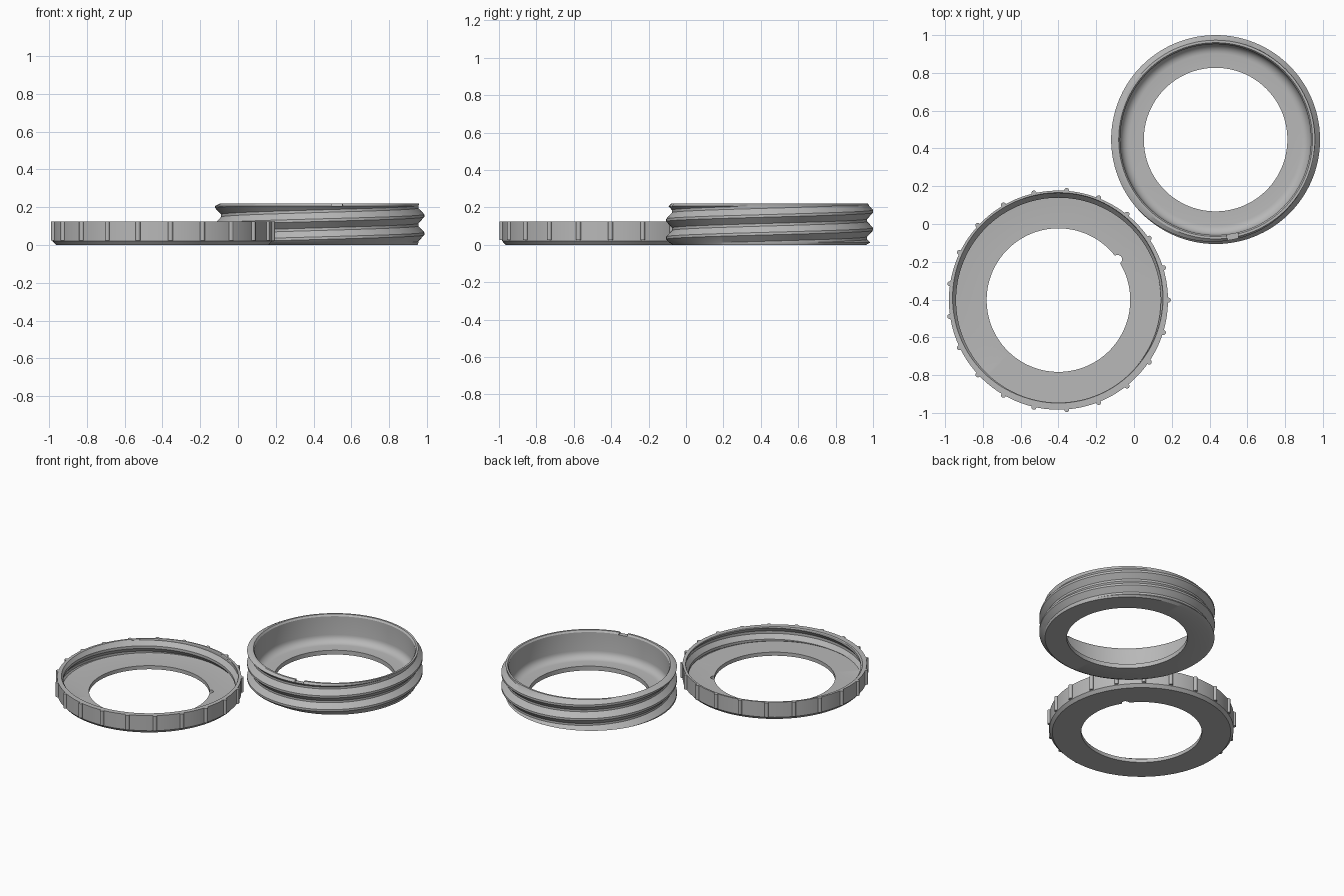
import bpy, bmesh
from math import sin, cos, pi, radians
from mathutils import Matrix, Vector

cube = bpy.data.objects.get("Cube")
if cube:
    bpy.data.objects.remove(cube, do_unlink=True)

grey = bpy.data.materials.new("plain grey")
grey.use_nodes = True
colour = (0.48, 0.48, 0.48, 1)
grey.diffuse_color = colour
grey.node_tree.nodes["Principled BSDF"].inputs["Base Color"].default_value = colour

PITCH = 0.095
SEGMENTS = 144
HOLE = 0.38
CAP = Vector((-0.4, -0.403, 0))
BODY = Vector((0.432, 0.447, 0))


def finish(name, bm, place):
    bmesh.ops.recalc_face_normals(bm, faces=bm.faces)
    mesh = bpy.data.meshes.new(name)
    bm.to_mesh(mesh)
    bm.free()
    obj = bpy.data.objects.new(name, mesh)
    obj.location = place
    mesh.materials.append(grey)
    bpy.context.collection.objects.link(obj)
    return obj


def activate(obj):
    bpy.ops.object.select_all(action='DESELECT')
    obj.select_set(True)
    bpy.context.view_layer.objects.active = obj


def smooth(obj):
    activate(obj)
    bpy.ops.object.shade_smooth_by_angle(angle=radians(30))


def thread(angle, phase, low, high, root, crest, flat):
    """Points up one side of a right-handed thread, clipped between two heights."""
    def radius(z, z0):
        d = abs((z - z0 + PITCH / 2) % PITCH - PITCH / 2)
        t = min(max((d - flat) / (PITCH / 2 - 2 * flat), 0), 1)
        return crest + (root - crest) * t

    start = phase + PITCH * angle / (2 * pi)
    points = []
    for turn in range(-4, 5):
        middle = start + turn * PITCH
        for step in (-flat, flat, PITCH / 2 - flat, PITCH / 2 + flat):
            z = min(max(middle + step, low), high)
            points.append((radius(z, start), z))
    return points


def threaded_ring(name, profile, place):
    """Sweep a closed profile, which may vary with the angle, once round z."""
    bm = bmesh.new()
    columns = []
    for i in range(SEGMENTS + 1):
        a = 2 * pi * i / SEGMENTS
        columns.append([bm.verts.new((r * cos(a), r * sin(a), z)) for r, z in profile(a)])
    for one, two in zip(columns, columns[1:]):
        for j in range(len(one)):
            bm.faces.new((one[j - 1], two[j - 1], two[j], one[j]))
    bmesh.ops.remove_doubles(bm, verts=bm.verts, dist=0.00005)
    return finish(name, bm, place)


def cut(obj, cutter):
    cutter.hide_render = True
    activate(obj)
    mod = obj.modifiers.new("notch", 'BOOLEAN')
    mod.operation = 'DIFFERENCE'
    mod.object = cutter
    bpy.context.view_layer.update()
    bpy.ops.object.modifier_apply(modifier=mod.name)
    bpy.data.objects.remove(cutter, do_unlink=True)


# Taller ring with the outside thread and a filleted inner floor
def body_profile(a):
    fillet = [(0.455 + 0.05 * cos(t * pi / 12), 0.08 - 0.05 * sin(t * pi / 12)) for t in range(7)]
    return ([(HOLE, 0), (0.517, 0)]
            + thread(a, 0.06, 0.012, 0.206, 0.522, 0.553, 0.007)
            + [(0.526, 0.22), (0.513, 0.22), (0.505, 0.208)]
            + fillet + [(HOLE, 0.03)])


body = threaded_ring("threaded_body_ring", body_profile, BODY)

# Small notch in the top rim of the body
bm = bmesh.new()
turn = radians(-80)
bmesh.ops.create_cube(bm, size=1, matrix=Matrix.Rotation(turn, 4, 'Z')
                      @ Matrix.Translation((0.52, 0, 0.23))
                      @ Matrix.Diagonal((0.1, 0.06, 0.05, 1)))
cut(body, finish("rim_notch_cutter", bm, BODY))
smooth(body)


# Low cap with the inside thread
def cap_profile(a):
    inside = thread(a, 0.092, 0.028, 0.12, 0.542, 0.566, 0.009)
    return ([(HOLE, 0), (0.562, 0), (0.58, 0.02), (0.58, 0.125)]
            + [(inside[-1][0] + 0.003, 0.125)] + inside[::-1]
            + [(0.545, 0.025), (HOLE, 0.025)])


cap = threaded_ring("threaded_cap", cap_profile, CAP)

# Round notch in the edge of the cap hole
bm = bmesh.new()
turn = radians(34.5)
bmesh.ops.create_cone(bm, cap_ends=True, segments=24, radius1=0.024, radius2=0.024, depth=0.09,
                      matrix=Matrix.Translation((HOLE * cos(turn), HOLE * sin(turn), 0.01)))
cut(cap, finish("hole_notch_cutter", bm, CAP))
smooth(cap)

# Grip ribs round the cap
bm = bmesh.new()
RIBS = 21
for i in range(RIBS):
    a = 2 * pi * i / RIBS
    bmesh.ops.create_cone(bm, cap_ends=True, segments=16, radius1=0.013, radius2=0.013, depth=0.1,
                          matrix=Matrix.Translation((0.582 * cos(a), 0.582 * sin(a), 0.0749)))
smooth(finish("cap_grip_ribs", bm, CAP))
